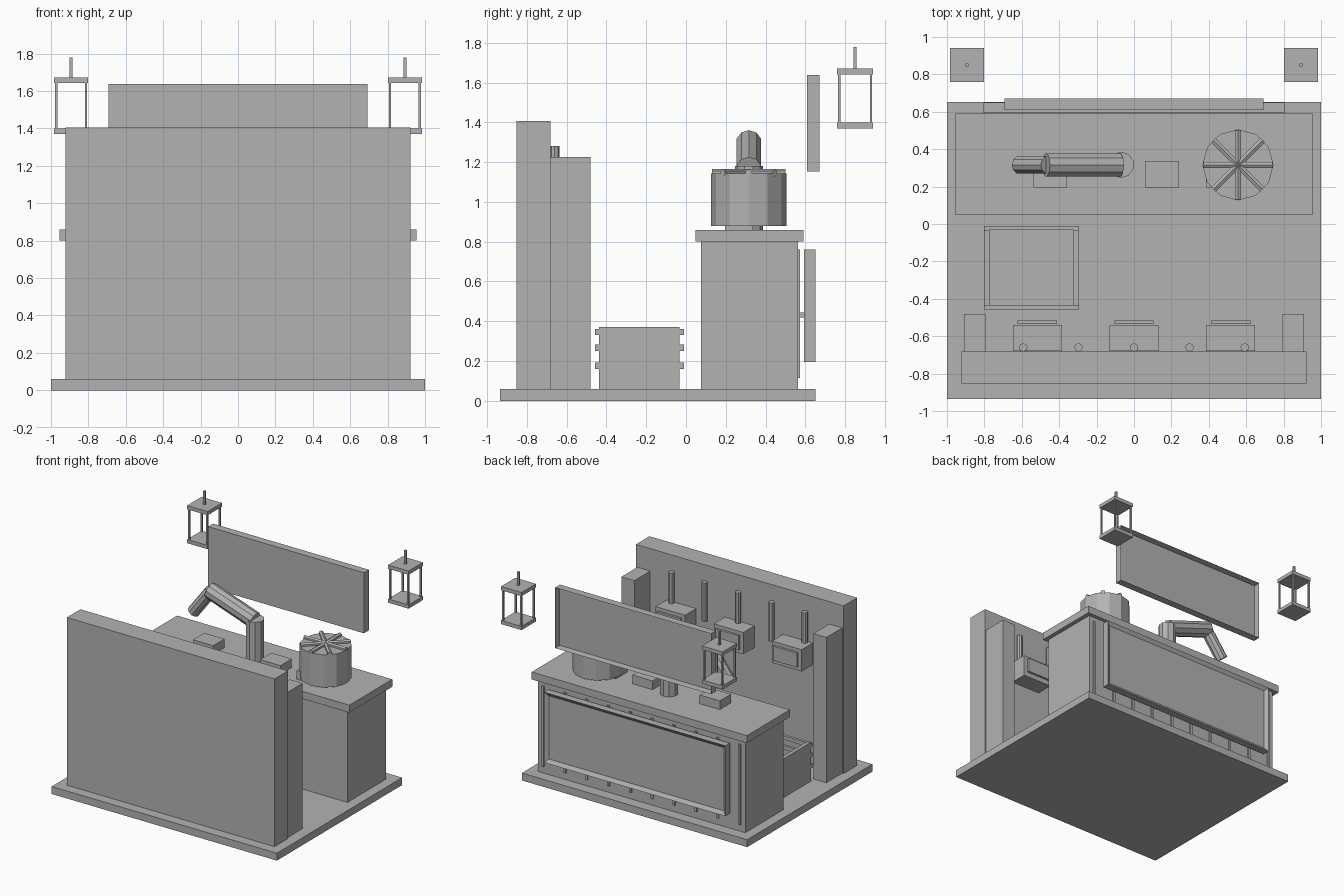
import bpy, bmesh, math
from mathutils import Vector

if "Cube" in bpy.data.objects:
    bpy.data.objects.remove(bpy.data.objects["Cube"])

grey = bpy.data.materials.new("plain_grey")
grey.diffuse_color = (0.45, 0.45, 0.45, 1)
grey.use_nodes = True
grey.node_tree.nodes["Principled BSDF"].inputs["Base Color"].default_value = grey.diffuse_color


def finish(name, bm):
    me = bpy.data.meshes.new(name)
    bm.normal_update()
    bm.to_mesh(me)
    bm.free()
    me.materials.append(grey)
    ob = bpy.data.objects.new(name, me)
    bpy.context.collection.objects.link(ob)
    return ob


def box_mesh(x, y, z):
    bm = bmesh.new()
    bmesh.ops.create_cube(bm, size=1)
    for v in bm.verts:
        v.co = [r[0] + (c + 0.5) * (r[1] - r[0]) for r, c in zip((x, y, z), v.co)]
    return bm


def box(name, x, y, z):
    return finish(name, box_mesh(x, y, z))


def rod(name, a, b, r, sides=12):
    a, b = Vector(a), Vector(b)
    bm = bmesh.new()
    bmesh.ops.create_cone(bm, cap_ends=True, segments=sides, radius1=r, radius2=r,
                          depth=(b - a).length)
    ob = finish(name, bm)
    ob.location = (a + b) / 2
    ob.rotation_mode = 'QUATERNION'
    ob.rotation_quaternion = (b - a).to_track_quat('Z', 'Y')
    return ob


def framed_panel(name, x, y, z, lip, depth):
    # board with a raised lip around its rear (+y) face
    bm = box_mesh(x, y, z)
    bm.normal_update()
    face = [f for f in bm.faces if f.normal.y > 0.9]
    bmesh.ops.inset_region(bm, faces=face, thickness=lip)
    for v in face[0].verts:
        v.co.y -= depth
    return finish(name, bm)


# floor, wall and pillars
box("floor", (-1, 1), (-0.935, 0.652), (0, 0.06))
box("wall", (-0.922, 0.922), (-0.853, -0.682), (0.06, 1.406))
for s in (-1, 1):
    box("pillar", sorted((s * 0.795, s * 0.91)), (-0.682, -0.48), (0.06, 1.226))

# wall pipes and wall units with screens
for x in (-0.592, -0.297, 0, 0.297, 0.592):
    rod("wall_pipe", (x, -0.66, 0.97), (x, -0.66, 1.28), 0.023, 8)
for x in (-0.517, 0, 0.517):
    box("wall_unit", (x - 0.131, x + 0.131), (-0.68, -0.54), (0.86, 1.035))
    box("unit_screen", (x - 0.105, x + 0.105), (-0.534, -0.516), (0.895, 1.01))

# open crate
for x in (-0.802, -0.324):
    box("crate_end", (x, x + 0.03), (-0.437, -0.033), (0.06, 0.372))
for z in (0.161, 0.251, 0.33):
    for y in (-0.457, -0.033):
        box("crate_slat", (-0.802, -0.294), (y, y + 0.022), (z, z + 0.032))
box("crate_bottom", (-0.78, -0.31), (-0.437, -0.033), (0.06, 0.08))

# counter with ribs and rear panel
box("counter_body", (-0.92, 0.92), (0.075, 0.562), (0.06, 0.8))
box("counter_top", (-0.955, 0.955), (0.048, 0.592), (0.8, 0.86))
for i in range(10):
    x = -0.872 + i * 0.1938
    box("counter_rib", (x - 0.01, x + 0.01), (0.56, 0.573), (0.115, 0.76))
box("panel_rail", (-0.6, 0.6), (0.57, 0.595), (0.42, 0.445))
framed_panel("counter_panel", (-0.805, 0.805), (0.593, 0.65), (0.195, 0.76), 0.04, 0.02)

# hanging board
framed_panel("hanging_board", (-0.692, 0.692), (0.609, 0.672), (1.152, 1.638), 0.008, 0.05)

# trays
for x in (-0.447, 0.15, 0.475):
    box("tray", (x - 0.09, x + 0.09), (0.195, 0.338), (0.86, 0.93))

# drum with lid spokes
cx, cy = 0.556, 0.316
rod("drum", (cx, cy, 0.88), (cx, cy, 1.142), 0.19, 12)
for i in range(4):
    a = math.pi * i / 4
    dx, dy = 0.185 * math.cos(a), 0.185 * math.sin(a)
    rod("lid_spoke", (cx - dx, cy - dy, 1.147), (cx + dx, cy + dy, 1.147), 0.018, 6)

# bent arm
rod("arm_post", (-0.07, 0.316, 0.86), (-0.07, 0.316, 1.18), 0.07, 10)
rod("upper_arm", (-0.075, 0.316, 1.165), (-0.47, 0.316, 1.3), 0.064, 10)
rod("lower_arm", (-0.46, 0.316, 1.295), (-0.615, 0.316, 1.09), 0.048, 10)

# lanterns
for x in (-0.892, 0.892):
    y = 0.85
    for z in (1.37, 1.642):
        box("lantern_plate", (x - 0.091, x + 0.091), (y - 0.091, y + 0.091), (z, z + 0.03))
    for i in (-1, 1):
        for j in (-1, 1):
            px, py = x + i * 0.08, y + j * 0.08
            box("lantern_post", (px - 0.006, px + 0.006), (py - 0.006, py + 0.006), (1.39, 1.65))
    box("lantern_stem", (x - 0.008, x + 0.008), (y - 0.008, y + 0.008), (1.66, 1.78))
